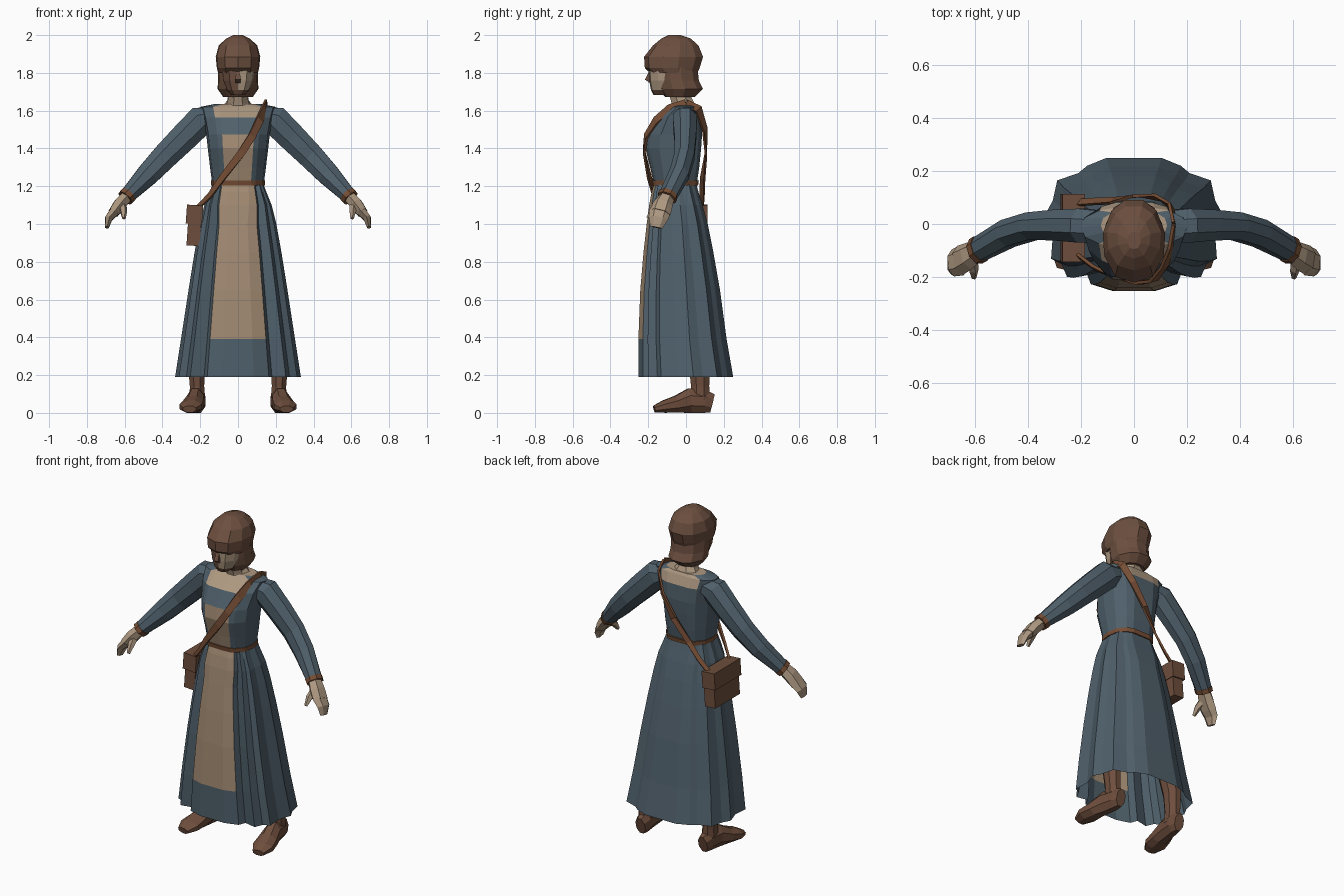
import bpy, bmesh, math
from mathutils import Vector


def mat(name, col):
    m = bpy.data.materials.new(name)
    m.diffuse_color = (*col, 1)
    return m


BLUE = mat("slate_blue_cloth", (0.078, 0.115, 0.145))
LINEN = mat("tan_linen", (0.36, 0.255, 0.17))
SKIN = mat("skin", (0.42, 0.315, 0.22))
BROWN = mat("brown_leather", (0.155, 0.076, 0.046))
HAIR = mat("brown_hair", (0.15, 0.078, 0.05))
STRAP = mat("russet_strap", (0.18, 0.075, 0.035))


def finish(name, loops, mats, rule=None, caps=(True, True)):
    """Skin a list of equal vertex loops, then colour faces by their centre."""
    bm = bmesh.new()
    vs = [[bm.verts.new((p[0], p[1], max(p[2], 0))) for p in lp] for lp in loops]
    n = len(vs[0])
    for a, b in zip(vs, vs[1:]):
        for i in range(n):
            j = (i + 1) % n
            bm.faces.new((a[i], a[j], b[j], b[i]))
    if caps[0]:
        bm.faces.new(vs[0])
    if caps[1]:
        bm.faces.new(vs[-1])
    bmesh.ops.recalc_face_normals(bm, faces=bm.faces)
    if rule:
        for f in bm.faces:
            f.material_index = rule(f.calc_center_median())
    me = bpy.data.meshes.new(name)
    bm.to_mesh(me)
    bm.free()
    for m in mats:
        me.materials.append(m)
    ob = bpy.data.objects.new(name, me)
    bpy.context.collection.objects.link(ob)
    return ob


def loft(name, half, rings, mats, rule=None, caps=(True, True)):
    """Stack a mirrored half outline; ring = z, half width, front y, back y, x power."""
    outline = half + [(-x, y) for x, y in half[-2:0:-1]]
    loops = []
    for z, hx, yf, yb, *p in rings:
        p = p[0] if p else 1
        loops.append([(math.copysign(abs(x) ** p, x) * hx,
                       (yf + yb) / 2 + y * (yb - yf) / 2, z) for x, y in outline])
    return finish(name, loops, mats, rule, caps)


def tube(name, path, mats, sides=8, ref=None, rule=None, sx=1):
    """Sweep along path points x, y, z, radius a, radius b."""
    pts = [Vector((p[0] * sx, p[1], p[2])) for p in path]
    loops = []
    k = 1 / math.cos(math.pi / sides)
    for i, (c, p) in enumerate(zip(pts, path)):
        t = (pts[min(i + 1, len(pts) - 1)] - pts[max(i - 1, 0)]).normalized()
        r = ref if ref else Vector((c.x, c.y, 0.02))
        s = t.cross(r).normalized()
        u = s.cross(t)
        loops.append([c + s * math.cos(a) * p[3] * k + u * math.sin(a) * p[4] * k
                      for a in [(j + .5) * math.tau / sides for j in range(sides)]])
    return finish(name, loops, mats, rule)


def box(name, centre, size, m, tilt=0):
    x, y, z = (s / 2 for s in size)
    ob = finish(name, [[(-x, -y, h), (x, -y, h), (x, y, h), (-x, y, h)] for h in (0, 2 * z)], [m])
    ob.location = Vector(centre) - Vector((0, 0, z))
    ob.rotation_euler.y = tilt
    return ob


# Pleated skirt with apron panel; the hem is open
hem = [(0, -1), (.25, -1), (.49, -.9), (.54, -.73), (.76, -.79), (.82, -.6), (.94, -.52),
       (.92, -.16), (1, .16), (.92, .36), (.87, .66), (.63, .77), (.53, .88), (.31, 1), (0, 1)]
loft("skirt", hem, [
    (.19, .333, -.252, .25), (.39, .302, -.252, .215), (.65, .262, -.242, .18),
    (.85, .23, -.225, .145), (1.0, .203, -.208, .115), (1.1, .178, -.195, .088, .8),
    (1.17, .15, -.182, .066, .7), (1.21, .135, -.17, .055, .65)], [BLUE, LINEN],
    lambda c: int(c.z > .39 and c.y < -.12 and abs(c.x) < .085 + .03 * (1.2 - c.z)
                  and c.z < 1.205), (False, True))

# Bodice with bib and bare neckline
chest = [(0, -1), (.5, -.96), (.66, -.85), (.93, -.5), (1, 0), (.93, .5), (.66, .88), (.4, 1), (0, 1)]


def bodice_rule(c):
    if c.z > 1.565 and abs(c.x) < .118:
        return 2
    return int(c.y < 0 and abs(c.x) < .08 and 1.2 < c.z < 1.475)


loft("bodice", chest, [
    (1.20, .135, -.168, .055), (1.30, .148, -.19, .07), (1.40, .16, -.215, .08),
    (1.475, .168, -.205, .085), (1.565, .185, -.155, .08), (1.62, .2, -.085, .06),
    (1.635, .125, -.06, .05)], [BLUE, LINEN, SKIN], bodice_rule)
loft("belt", chest, [(1.205, .142, -.178, .064), (1.23, .142, -.182, .068)], [STRAP])

# Neck, face and nose
Z, Y = Vector((0, 0, 1)), Vector((0, 1, 0))
tube("neck", [(0, -.008, 1.61, .085, .06), (0, -.022, 1.65, .055, .055), (0, -.045, 1.73, .05, .055)],
     [SKIN], 8, Y)
oval = [(0, -1), (.55, -.9), (.95, -.35), (1, .2), (.8, .8), (0, 1)]
loft("face", oval, [
    (1.683, .035, -.172, -.08), (1.71, .06, -.186, -.06), (1.76, .08, -.195, -.05),
    (1.84, .09, -.2, -.05)], [SKIN, HAIR], lambda c: int(c.x < -.005 or c.z < 1.7))
tube("nose", [(0, -.192, 1.805, .009, .005), (0, -.203, 1.765, .015, .014), (0, -.19, 1.75, .012, .004)],
     [HAIR], 4, Y)

# Hair: full crown with a brim over the brow, shorter flared sides and back
crown = [(0, -1), (.6, -.85), (.95, -.35), (1, .2), (.72, .75), (.3, 1), (0, 1)]
loft("hair_crown", crown, [
    (1.80, .105, -.19, .06), (1.825, .112, -.218, .072), (1.885, .118, -.222, .09),
    (1.945, .102, -.175, .066), (1.982, .062, -.13, .025), (2.0, .025, -.095, -.03)], [HAIR])
loft("hair_back", crown, [
    (1.672, .078, -.11, .045), (1.715, .108, -.145, .09), (1.76, .106, -.155, .068),
    (1.83, .107, -.16, .06)], [HAIR])

for side, sx in (("left", 1), ("right", -1)):
    # Sleeve, cuff and hand
    tube(side + "_sleeve", [
        (.13, -.01, 1.57, .05, .06), (.195, -.006, 1.55, .078, .064), (.285, -.004, 1.46, .074, .058),
        (.385, -.008, 1.36, .068, .052), (.475, -.035, 1.265, .06, .052),
        (.59, -.098, 1.145, .04, .046)], [BLUE], 8, Y, sx=sx)
    tube(side + "_cuff", [(.58, -.093, 1.155, .045, .05), (.597, -.103, 1.137, .043, .049)],
         [STRAP], 8, Y, sx=sx)
    tube(side + "_palm", [
        (.59, -.1, 1.145, .03, .036), (.625, -.122, 1.105, .033, .046), (.658, -.138, 1.06, .028, .05)],
        [SKIN], 6, Y, sx=sx)
    tube(side + "_fingers", [
        (.65, -.137, 1.07, .026, .05), (.684, -.147, 1.03, .02, .045), (.694, -.157, .982, .01, .028)],
        [SKIN], 6, Y, sx=sx)
    tube(side + "_thumb", [
        (.615, -.125, 1.105, .02, .022), (.606, -.172, 1.07, .016, .016), (.604, -.202, 1.03, .008, .008)],
        [SKIN], 5, Z, sx=sx)
    # Boot shaft and foot
    tube(side + "_boot_shaft", [
        (.215, .075, .07, .042, .052), (.217, .075, .14, .038, .048), (.22, .07, .26, .045, .055),
        (.2, .04, .45, .05, .06)], [BROWN], 8, Y, sx=sx)
    tube(side + "_boot_foot", [
        (.212, .14, .05, .03, .05), (.213, .1, .06, .042, .06), (.225, .02, .065, .045, .065),
        (.238, -.05, .045, .055, .045), (.25, -.115, .033, .06, .033), (.256, -.168, .02, .035, .018)],
        [BROWN], 8, Z, sx=sx)

# Shoulder strap, front and back runs
tube("strap_front", [
    (.15, .0, 1.638, .022, .006), (.14, -.085, 1.612, .022, .006), (.115, -.158, 1.55, .022, .006),
    (.075, -.212, 1.465, .02, .006), (.02, -.222, 1.38, .02, .006), (-.08, -.195, 1.25, .017, .006),
    (-.15, -.165, 1.15, .014, .006), (-.225, -.11, 1.075, .012, .006)], [STRAP], 4)
tube("strap_back", [
    (.15, .0, 1.638, .022, .006), (.14, .066, 1.61, .02, .006), (.09, .1, 1.5, .018, .006),
    (.01, .106, 1.37, .018, .006), (-.08, .088, 1.24, .015, .006),
    (-.15, .085, 1.15, .013, .006), (-.225, .08, 1.075, .012, .006)], [STRAP], 4)

# Hip bag with flap
box("bag", (-.238, -.015, .985), (.07, .24, .2), BROWN, math.radians(4))
box("bag_flap", (-.234, -.015, 1.05), (.086, .255, .1), BROWN, math.radians(4))
